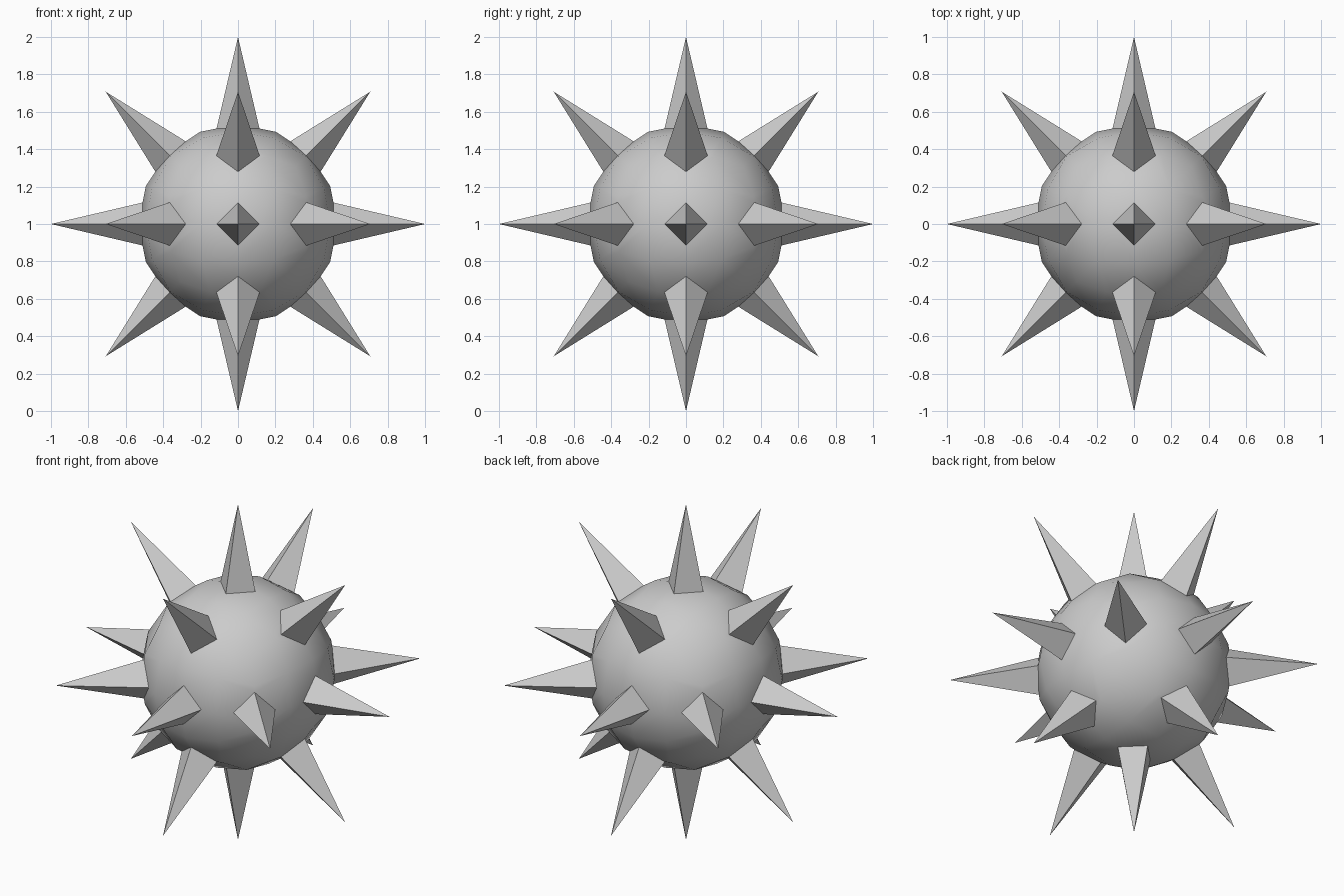
import bpy, bmesh
from math import tan, pi
from mathutils import Vector

if "Cube" in bpy.data.objects:
    bpy.data.objects.remove(bpy.data.objects["Cube"])

R, TIP, BASE = 0.533, 1.0, 0.117

# Round body: a gridded cube pushed out to a sphere with even angles
bm = bmesh.new()
bmesh.ops.create_cube(bm, size=2)
bmesh.ops.subdivide_edges(bm, edges=bm.edges[:], cuts=3, use_grid_fill=True)
for v in bm.verts:
    v.co = Vector([tan(c * pi / 4) for c in v.co]).normalized() * R

# Spike directions: 6 along the axes, 12 along the diagonals between them
dirs = [Vector((x, y, z)).normalized()
        for x in (-1, 0, 1) for y in (-1, 0, 1) for z in (-1, 0, 1)
        if 1 <= abs(x) + abs(y) + abs(z) <= 2]

# Cut a diamond into the body at each spike direction
roots = [max(bm.verts, key=lambda v: v.co.dot(d)) for d in dirs]
bmesh.ops.bevel(bm, geom=roots, offset=BASE, offset_type='OFFSET',
                segments=1, profile=0.5, affect='VERTICES')
for f in bm.faces:
    f.smooth = True

# Pull each diamond out to a sharp four-sided spike
bm.normal_update()
for d in dirs:
    face = max(bm.faces, key=lambda f: f.calc_center_median().normalized().dot(d))
    res = bmesh.ops.poke(bm, faces=[face])
    res['verts'][0].co = d * TIP
    for f in res['faces']:
        f.smooth = False

bmesh.ops.recalc_face_normals(bm, faces=bm.faces[:])
mesh = bpy.data.meshes.new("spiked_ball")
bm.to_mesh(mesh)
bm.free()
ball = bpy.data.objects.new("spiked_ball", mesh)
ball.location.z = 1
bpy.context.collection.objects.link(ball)
